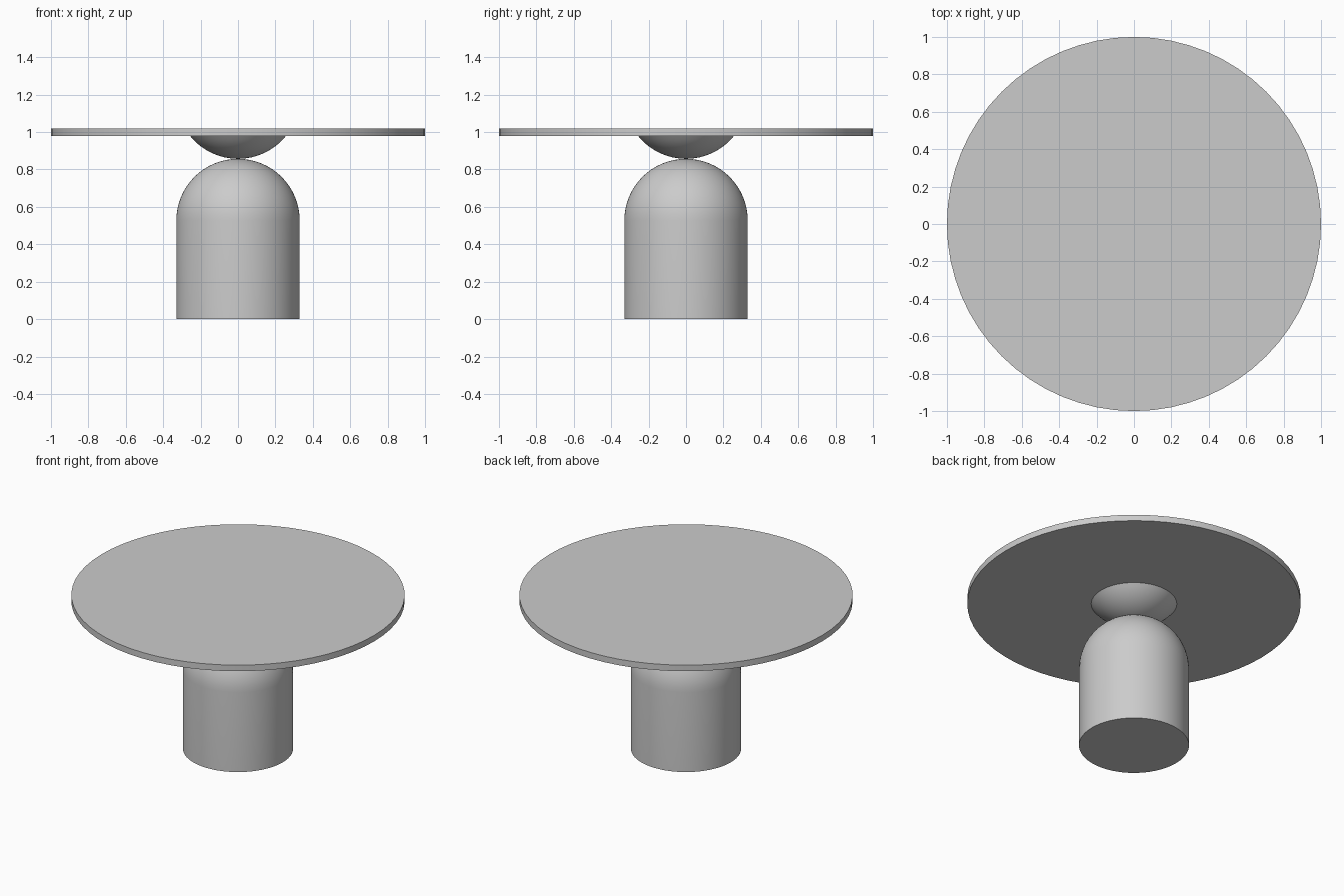
import bpy, bmesh
from math import sin, cos, pi, acos

if "Cube" in bpy.data.objects:
    bpy.data.objects.remove(bpy.data.objects["Cube"])

SIDES = 64
R = 0.33          # shared radius of column, dome and bowl
TOUCH = 0.857     # height where dome and bowl meet


def lathe(name, profile):
    """Revolve (radius, z) points, listed bottom to top, into a closed solid."""
    bm = bmesh.new()
    rings = []
    for r, z in profile:
        if r < 1e-6:
            rings.append([bm.verts.new((0, 0, z))])
        else:
            rings.append([bm.verts.new((r * cos(2 * pi * i / SIDES), r * sin(2 * pi * i / SIDES), z))
                          for i in range(SIDES)])
    for a, b in zip(rings, rings[1:]):
        for i in range(SIDES):
            j = (i + 1) % SIDES
            quad = [a[i % len(a)], a[j % len(a)], b[j % len(b)], b[i % len(b)]]
            bm.faces.new(list(dict.fromkeys(quad)))
    for ring in (rings[0], rings[-1]):
        if len(ring) > 1:
            bm.faces.new(ring)
    bmesh.ops.recalc_face_normals(bm, faces=bm.faces)
    mesh = bpy.data.meshes.new(name)
    bm.to_mesh(mesh)
    bm.free()
    obj = bpy.data.objects.new(name, mesh)
    bpy.context.collection.objects.link(obj)
    bpy.ops.object.select_all(action='DESELECT')
    obj.select_set(True)
    bpy.context.view_layer.objects.active = obj
    bpy.ops.object.shade_smooth_by_angle(angle=pi / 6)
    return obj


# Column with a hemispherical top
STEPS = 16
dome = [(R * cos(pi / 2 * k / STEPS), TOUCH - R + R * sin(pi / 2 * k / STEPS)) for k in range(STEPS + 1)]
lathe("domed_base", [(R, 0)] + dome)

# Shallow spherical bowl under the top
end = acos((TOUCH + R - 0.981) / R)
bowl = [(R * sin(end * k / 12), TOUCH + R - R * cos(end * k / 12)) for k in range(13)]
lathe("support_bowl", bowl)

# Round table top
lathe("table_top", [(1, 0.98), (1, 1.02)])
